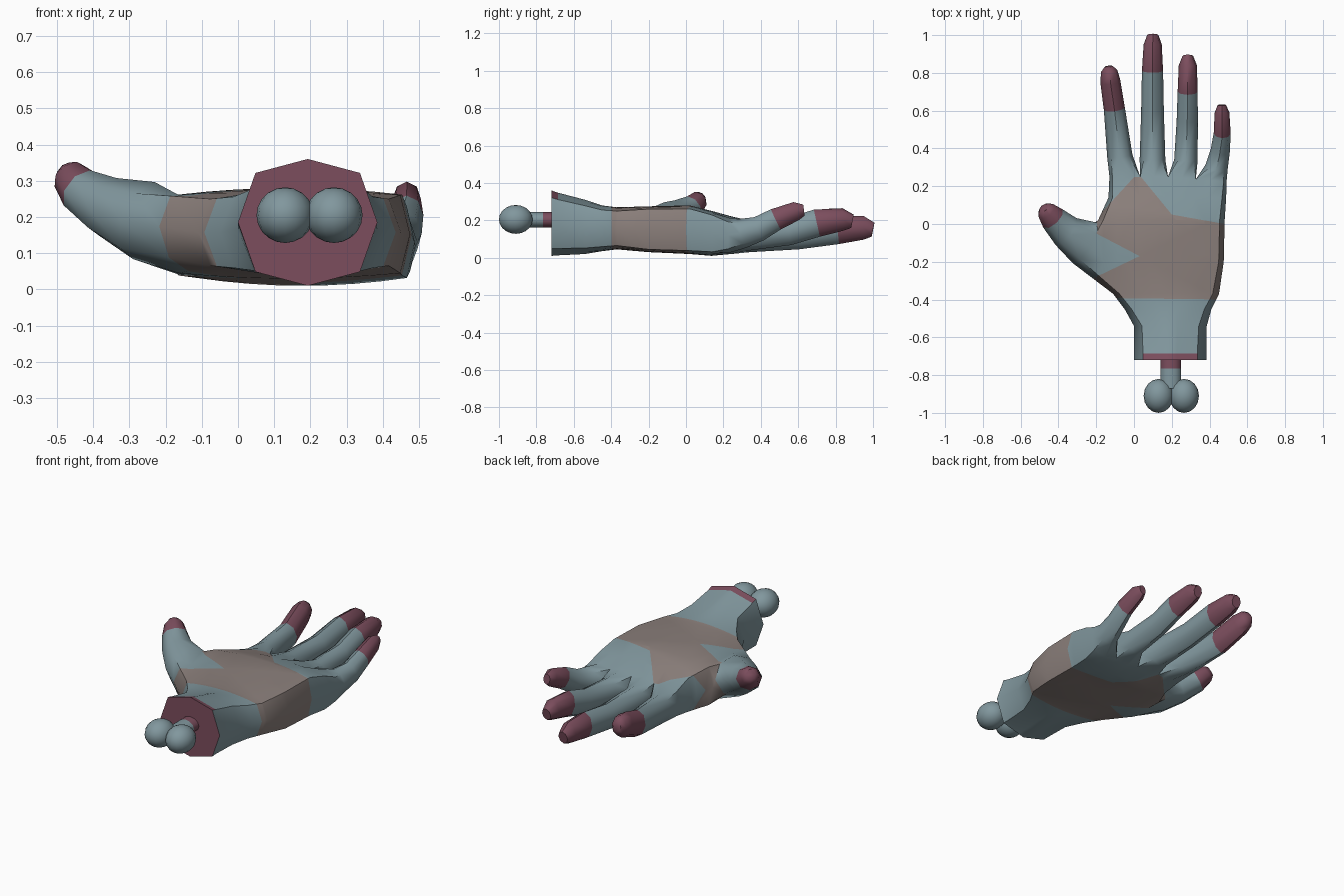
import bpy, bmesh, math
from mathutils import Vector

if "Cube" in bpy.data.objects:
    bpy.data.objects.remove(bpy.data.objects["Cube"])


def material(name, col):
    m = bpy.data.materials.new(name)
    m.diffuse_color = (*col, 1)
    m.use_nodes = True
    m.node_tree.nodes["Principled BSDF"].inputs["Base Color"].default_value = m.diffuse_color
    return m


SKIN = material("blue_grey_skin", (0.22, 0.31, 0.34))
RAW = material("raw_mauve", (0.20, 0.075, 0.11))
PATCH = material("taupe_patch", (0.26, 0.215, 0.20))
MATS = [SKIN, RAW, PATCH]


def finish(bm, name, angle=50):
    bmesh.ops.recalc_face_normals(bm, faces=bm.faces[:])
    me = bpy.data.meshes.new(name)
    bm.to_mesh(me)
    bm.free()
    for m in MATS:
        me.materials.append(m)
    ob = bpy.data.objects.new(name, me)
    bpy.context.collection.objects.link(ob)
    bpy.ops.object.select_all(action='DESELECT')
    bpy.context.view_layer.objects.active = ob
    ob.select_set(True)
    bpy.ops.object.shade_smooth_by_angle(angle=math.radians(angle))
    return ob


bm = bmesh.new()

# Palm: y, left, right, bottom, top, flat width share, corner drop
SECTIONS = [
    (-0.72, 0.00, 0.385, 0.01, 0.36, 0.75, 0.22),
    (-0.685, 0.00, 0.383, 0.013, 0.348, 0.75, 0.22),
    (-0.54, 0.00, 0.385, 0.02, 0.31, 0.78, 0.22),
    (-0.45, -0.05, 0.41, 0.035, 0.28, 0.84, 0.20),
    (-0.37, -0.11, 0.45, 0.045, 0.27, 0.88, 0.18),
    (-0.20, -0.19, 0.475, 0.03, 0.275, 0.92, 0.12),
    (0.02, -0.19, 0.48, 0.02, 0.28, 0.92, 0.14),
    (0.14, -0.135, 0.488, 0.01, 0.25, 0.93, 0.18),
    (0.25, -0.13, 0.49, 0.02, 0.22, 0.95, 0.12),
]
N = 9
rings = []
for s, (y, x0, x1, zb, zt, flat, drop) in enumerate(SECTIONS):
    cx, hw, cz, hz = (x0 + x1) / 2, (x1 - x0) / 2, (zb + zt) / 2, (zt - zb) / 2
    top, bot = [], []
    for k in range(N):
        u = k / (N - 1) * 2 - 1
        fall = abs(u) if s < 3 else u * u
        h = hz * (1 - drop * fall)
        if s == len(SECTIONS) - 1 and k % 2 == 0:
            h *= 0.82
        yy = y - (0.025 * max(0, u) if s == len(SECTIONS) - 1 else 0)
        top.append(bm.verts.new((cx + hw * flat * u, yy, cz + h)))
        bot.append(bm.verts.new((cx + hw * flat * u, yy, cz - h)))
    right = bm.verts.new((x1, yy, cz))
    left = bm.verts.new((x0, y, cz))
    rings.append(top + [right] + bot[::-1] + [left])

THUMB = 4                      # first of the three sections the thumb grows from
M = len(rings[0])
for s in range(len(rings) - 1):
    for k in range(M):
        if s in (THUMB, THUMB + 1) and k >= M - 2:
            continue           # opening for the thumb
        j = (k + 1) % M
        bm.faces.new((rings[s][k], rings[s][j], rings[s + 1][j], rings[s + 1][k]))
palm_faces = list(bm.faces)

# Cut wrist end and the raw sliver along its upper rim
cap = bm.faces.new(rings[0])
cap.material_index = 1
for f in palm_faces:
    c = f.calc_center_median()
    if c.y < -0.69 and c.z > 0.3:
        f.material_index = 1


def digit(root, path, raw_from):
    """Loft octagonal rings (x, y, z, half width, half height) from a root loop."""
    pts = [Vector(p[:3]) for p in path]
    prev = root
    for i, p in enumerate(path):
        d = (pts[min(i + 1, len(pts) - 1)] - pts[max(i - 1, 0)]).normalized()
        side = d.cross(Vector((0, 0, 1))).normalized()
        up = side.cross(d)
        ring = []
        for k in range(8):
            a = math.radians(135 - 45 * k)
            ring.append(bm.verts.new(pts[i] + side * p[3] * math.cos(a) + up * p[4] * math.sin(a)))
        for k in range(8):
            j = (k + 1) % 8
            f = bm.faces.new((prev[k], prev[j], ring[j], ring[k]))
            f.material_index = 1 if i > raw_from else 0
        prev = ring
    bm.faces.new(prev).material_index = 1


# Fingers share the web vertices between them
end = rings[-1]
top, bot = end[:N], end[N + 1:2 * N + 1][::-1]
webs = [end[-1]]
for k in (2, 4, 6):
    webs.append(bm.verts.new((top[k].co + bot[k].co) / 2))
webs.append(end[N])
FINGERS = [
    [(-0.075, 0.36, 0.12, 0.067, 0.085), (-0.104, 0.61, 0.14, 0.056, 0.075),
     (-0.126, 0.76, 0.195, 0.053, 0.07), (-0.131, 0.81, 0.21, 0.043, 0.055),
     (-0.133, 0.832, 0.215, 0.024, 0.03)],
    [(0.098, 0.34, 0.115, 0.068, 0.085), (0.098, 0.60, 0.12, 0.060, 0.075),
     (0.098, 0.81, 0.15, 0.056, 0.077), (0.099, 0.95, 0.16, 0.048, 0.063),
     (0.10, 1.0, 0.15, 0.03, 0.038)],
    [(0.275, 0.34, 0.12, 0.062, 0.08), (0.282, 0.55, 0.14, 0.056, 0.073),
     (0.284, 0.70, 0.185, 0.053, 0.074), (0.285, 0.84, 0.205, 0.048, 0.06),
     (0.285, 0.89, 0.195, 0.028, 0.036)],
    [(0.437, 0.30, 0.13, 0.060, 0.08), (0.457, 0.39, 0.155, 0.051, 0.067),
     (0.467, 0.48, 0.205, 0.045, 0.06), (0.466, 0.59, 0.25, 0.039, 0.05),
     (0.465, 0.63, 0.255, 0.022, 0.03)],
]
for i, path in enumerate(FINGERS):
    a = 2 * i
    loop = [top[a], top[a + 1], top[a + 2], webs[i + 1],
            bot[a + 2], bot[a + 1], bot[a], webs[i]]
    digit(loop, path, 1 if i == 0 else 2)

# Thumb
R0, R1, R2 = rings[THUMB:THUMB + 3]
b = M - 2
digit([R0[0], R1[0], R2[0], R2[-1], R2[b], R1[b], R0[b], R0[-1]],
      [(-0.26, -0.10, 0.19, 0.125, 0.112), (-0.36, -0.04, 0.228, 0.09, 0.085),
       (-0.43, 0.03, 0.272, 0.07, 0.065), (-0.465, 0.07, 0.312, 0.052, 0.05),
       (-0.478, 0.085, 0.325, 0.028, 0.03)], 2)
bmesh.ops.delete(bm, geom=[v for v in bm.verts if not v.link_faces], context='VERTS')

# Patch outline: lines through two points, positive on their upper side
LINES = {
    "wrist": ((-0.3, -0.39), (0.5, -0.40)),
    "index": ((-0.2, 0.03), (0.02, 0.27)),
    "tongue": ((0.02, 0.27), (0.20, 0.05)),
    "outer": ((0.20, 0.05), (0.48, 0.0)),
    "thumb_hi": ((-0.2, -0.05), (0.03, -0.17)),
    "thumb_lo": ((-0.2, -0.28), (0.03, -0.17)),
}


def normal(line):
    (x0, y0), (x1, y1) = line
    return Vector((y0 - y1, x1 - x0, 0)).normalized()


def above(name, c):
    line = LINES[name]
    return (c - Vector((*line[0], 0))).dot(normal(line)) > 0


def on_palm(f):
    c = f.calc_center_median()
    return -0.5 < c.y < 0.25 and c.x > -0.22 and f.material_index == 0


for line in LINES.values():
    fs = [f for f in bm.faces if on_palm(f)]
    geom = list({e for f in fs for e in f.edges}) + list({v for f in fs for v in f.verts}) + fs
    bmesh.ops.bisect_plane(bm, geom=geom, dist=0.0005,
                           plane_co=(*line[0], 0), plane_no=normal(line))
for f in bm.faces:
    c = f.calc_center_median()
    if on_palm(f) and above("wrist", c) and not above("index", c):
        front = above("tongue", c) and above("outer", c)
        notch = above("thumb_lo", c) and not above("thumb_hi", c)
        if not front and not notch:
            f.material_index = 2
finish(bm, "hand")

# Bone shaft with a raw collar where it leaves the wrist
bm = bmesh.new()
loops = []
for y in (-0.715, -0.765, -0.87):
    loops.append([bm.verts.new((0.195 + 0.055 * math.cos(t * math.tau / 12), y,
                                0.203 + 0.042 * math.sin(t * math.tau / 12))) for t in range(12)])
for s in range(2):
    for k in range(12):
        j = (k + 1) % 12
        f = bm.faces.new((loops[s][k], loops[s][j], loops[s + 1][j], loops[s + 1][k]))
        f.material_index = 1 if s == 0 else 0
finish(bm, "bone_shaft")

# Bone knobs
for name, x in (("bone_knob_left", 0.13), ("bone_knob_right", 0.265)):
    bm = bmesh.new()
    bmesh.ops.create_uvsphere(bm, u_segments=16, v_segments=10, radius=1)
    for v in bm.verts:
        v.co = Vector((x + v.co.x * 0.079, -0.91 + v.co.y * 0.09, 0.205 + v.co.z * 0.077))
    finish(bm, name)
